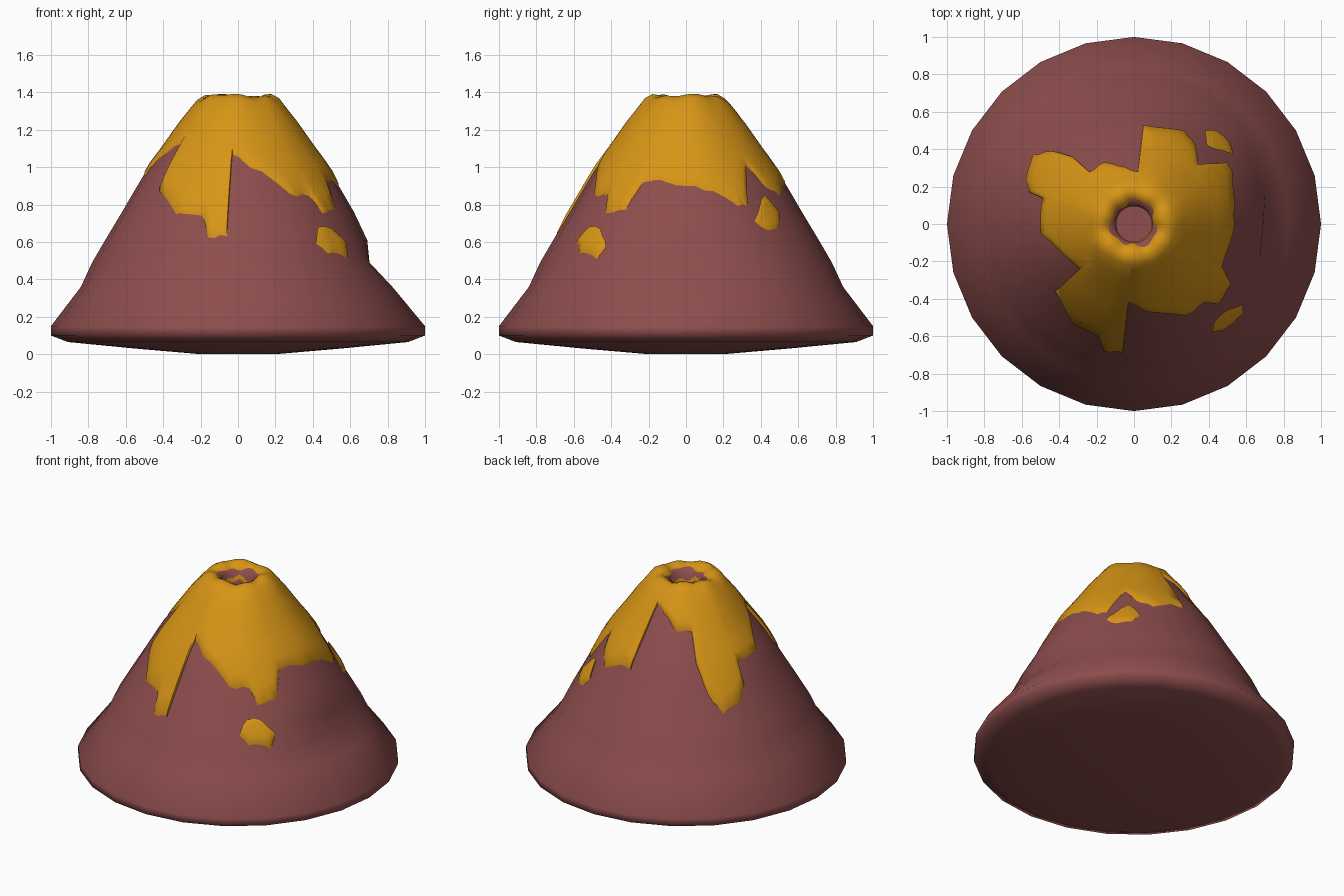
import bpy, bmesh, math, random
from mathutils import Vector

if "Cube" in bpy.data.objects:
    bpy.data.objects.remove(bpy.data.objects["Cube"])

random.seed(4)

# Mountain profile (radius, height), from crater lip to foot
SLOPE = [(0.10, 1.345), (0.14, 1.36), (0.18, 1.365), (0.22, 1.34), (0.32, 1.215),
         (0.40, 1.10), (0.49, 0.98), (0.55, 0.88), (0.62, 0.76), (0.71, 0.61),
         (0.78, 0.49), (0.84, 0.36), (1.0, 0.15)]


def height(r):
    """Height of the mountain surface at radius r."""
    for (r0, z0), (r1, z1) in zip(SLOPE, SLOPE[1:]):
        if r <= r1:
            return z0 + (z1 - z0) * (r - r0) / (r1 - r0)
    return SLOPE[-1][1]


def material(name, color):
    m = bpy.data.materials.new(name)
    m.diffuse_color = (*color, 1)
    return m


def finish(bm, name, mat):
    bmesh.ops.recalc_face_normals(bm, faces=bm.faces)
    me = bpy.data.meshes.new(name)
    bm.to_mesh(me)
    bm.free()
    ob = bpy.data.objects.new(name, me)
    bpy.context.collection.objects.link(ob)
    me.materials.append(mat)
    bpy.ops.object.select_all(action='DESELECT')
    ob.select_set(True)
    bpy.context.view_layer.objects.active = ob
    bpy.ops.object.shade_smooth_by_angle(angle=math.radians(75))
    return ob


def bridge(bm, rings):
    """Join successive closed rings with quads."""
    for a, b in zip(rings, rings[1:]):
        n = len(a)
        for i in range(n):
            j = (i + 1) % n
            bm.faces.new((a[i], a[j], b[j], b[i]))


def resample(points, n):
    """Split every edge of a closed outline into n slightly ragged pieces."""
    out = []
    for i, p in enumerate(points):
        p, q = Vector(p), Vector(points[(i + 1) % len(points)])
        for k in range(n):
            wob = 0 if k == 0 else random.uniform(-0.006, 0.006)
            v = p.lerp(q, k / n)
            out.append(v * (1 + wob / v.length))
    return out


rock = material("rock", (0.26, 0.07, 0.07))
molten = material("molten", (0.68, 0.30, 0.008))
rock.diffuse_color = (0.27, 0.075, 0.075, 1)

# Mountain: 24-sided turned body with a crater floor and shallow dished base
SIDES = 24
bm = bmesh.new()
profile = [(0.10, 1.22)] + SLOPE + [(1.0, 0.10), (0.91, 0.065), (0.55, 0.03), (0.2, 0.003)]
rings = []
for r, z in profile:
    ring = []
    for i in range(SIDES):
        a = 2 * math.pi * i / SIDES
        d = (a + math.pi) % (2 * math.pi) - math.pi
        # hollow worn into the right flank
        dent = 0.08 * math.exp(-(d / 0.4) ** 2 - ((z - 0.49) / 0.1) ** 2) if r < 1 and z > 0.2 else 0
        ring.append(bm.verts.new(((r - dent) * math.cos(a), (r - dent) * math.sin(a), z)))
    rings.append(ring)
bridge(bm, rings)
bm.faces.new(rings[0])
bm.faces.new(rings[-1])
bmesh.ops.translate(bm, verts=[v for v in rings[-1]], vec=(0, 0, -0.003))
finish(bm, "mountain", rock)

# Lava cap: ragged outline seen from above, draped over the summit
OUTLINE = [(0.54, 0.10), (0.53, 0.28), (0.50, 0.33), (0.34, 0.32), (0.33, 0.42), (0.27, 0.50),
           (0.05, 0.53), (0.02, 0.28), (-0.08, 0.31), (-0.16, 0.33), (-0.24, 0.28),
           (-0.33, 0.36), (-0.44, 0.39), (-0.54, 0.37), (-0.58, 0.24), (-0.56, 0.17),
           (-0.49, 0.14), (-0.50, -0.05), (-0.42, -0.12), (-0.29, -0.24), (-0.42, -0.36),
           (-0.33, -0.53), (-0.19, -0.60), (-0.16, -0.68), (-0.06, -0.69), (-0.03, -0.42),
           (0.07, -0.47), (0.28, -0.49), (0.38, -0.42), (0.45, -0.43), (0.52, -0.32),
           (0.47, -0.23), (0.53, -0.05)]
border = resample(OUTLINE, 3)
bm = bmesh.new()
lip = [(0.095, 1.27), (0.105, 1.33), (0.14, 1.375), (0.18, 1.383), (0.22, 1.36)]
rings = [[] for _ in range(len(lip) + 8)]
for p in border:
    a = math.atan2(p.y, p.x)
    u, R = p.normalized(), p.length
    bump = 0.007 * math.sin(3 * a + 1) + 0.005 * math.sin(7 * a)
    column = []
    for k, (r, z) in enumerate(lip):
        z += bump * (1 if k > 1 else 2)
        column.append((*(u * r), min(z, 1.39)))
    for t in (0.15, 0.3, 0.45, 0.6, 0.75, 0.9, 1.0):
        r = 0.22 + (R - 0.22) * t
        thick = 0.012 if t == 1 else 0.022 + bump * 0.5
        column.append((*(u * r), height(r) + thick))
    column.append((*p, height(R) - 0.03))
    for ring, co in zip(rings, column):
        ring.append(bm.verts.new(co))
bridge(bm, rings)
finish(bm, "lava_cap", molten)


# Separate lava splashes lower on the slope
def splash(name, points):
    pts = resample(points, 2)
    c = sum(pts, Vector((0, 0))) / len(pts)
    bm = bmesh.new()
    rings = []
    for s, off in ((1, -0.03), (1, 0.012), (0.7, 0.022), (0.35, 0.024)):
        ring = []
        for p in pts:
            q = c + (p - c) * s
            ring.append(bm.verts.new((*q, height(q.length) + off)))
        rings.append(ring)
    bridge(bm, rings)
    bm.faces.new(rings[-1])
    finish(bm, name, molten)


splash("lava_splash_front", [(0.42, -0.58), (0.43, -0.52), (0.50, -0.46), (0.58, -0.43),
                             (0.585, -0.48), (0.53, -0.53), (0.48, -0.57)])
splash("lava_splash_back", [(0.38, 0.50), (0.39, 0.42), (0.48, 0.39), (0.53, 0.37),
                            (0.51, 0.44), (0.44, 0.50)])

for m in bpy.data.materials:
    if m.users and not m.is_grease_pencil:
        m.use_nodes = True
        m.node_tree.nodes["Principled BSDF"].inputs["Base Color"].default_value = m.diffuse_color
